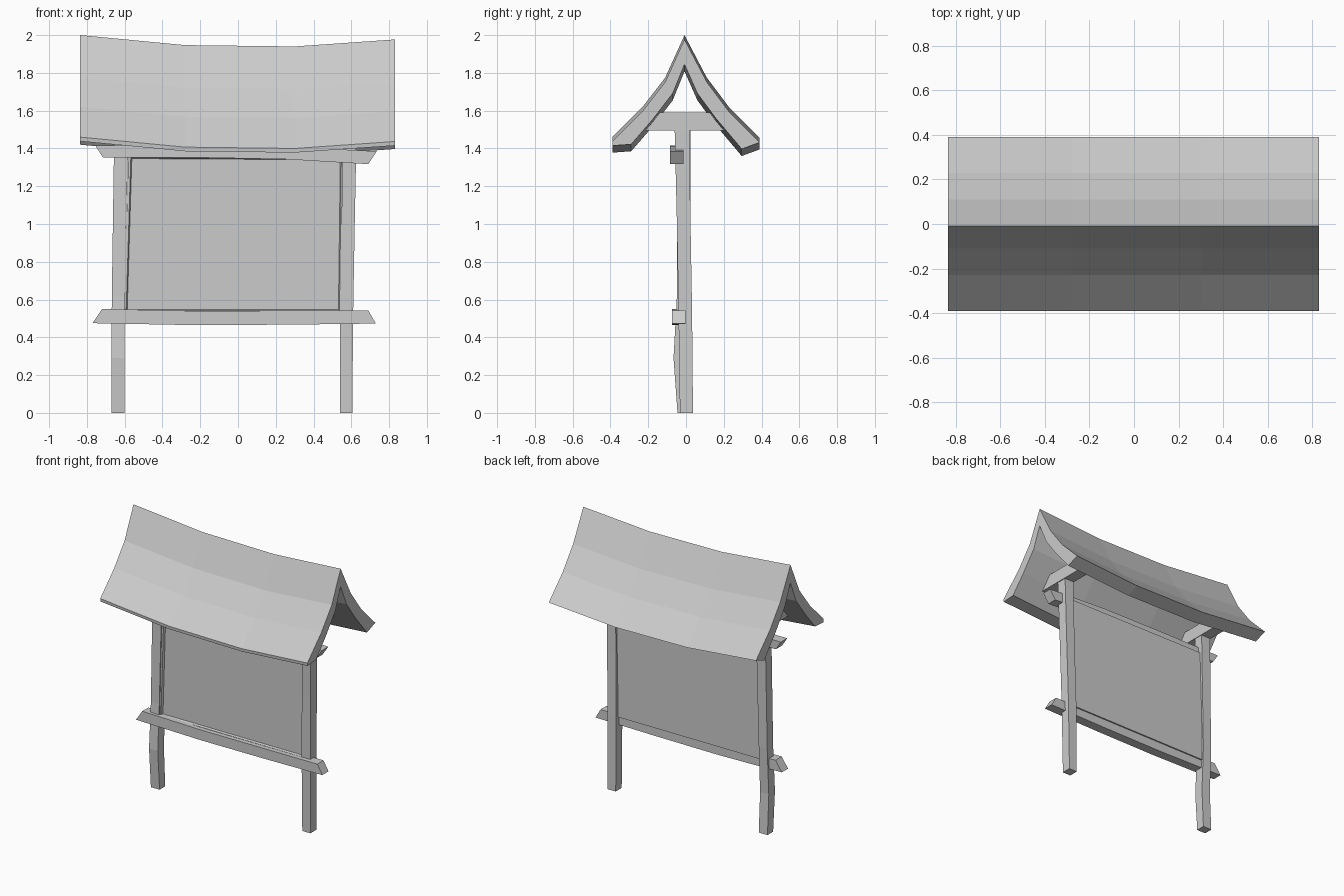
import bpy, bmesh

if "Cube" in bpy.data.objects:
    bpy.data.objects.remove(bpy.data.objects["Cube"])


def loft(name, sections):
    """Closed solid through matching cross-section loops, capped at both ends."""
    bm = bmesh.new()
    rings = [[bm.verts.new(p) for p in s] for s in sections]
    n = len(rings[0])
    for a, b in zip(rings, rings[1:]):
        for i in range(n):
            j = (i + 1) % n
            bm.faces.new((a[i], a[j], b[j], b[i]))
    bm.faces.new(rings[0])
    bm.faces.new(rings[-1])
    bmesh.ops.recalc_face_normals(bm, faces=bm.faces[:])
    return finish(name, bm)


def finish(name, bm):
    me = bpy.data.meshes.new(name)
    bm.to_mesh(me)
    bm.free()
    ob = bpy.data.objects.new(name, me)
    bpy.context.collection.objects.link(ob)
    return ob


# Sagging roof shell: flared A profile (y, z) carried along x
outer = [(-0.39, 1.46), (-0.23, 1.62), (-0.11, 1.775), (-0.008, 2.0),
         (0.11, 1.775), (0.23, 1.615), (0.39, 1.455)]
inner = [(0.295, 1.42), (0.16, 1.58), (0.06, 1.715), (-0.008, 1.868),
         (-0.07, 1.715), (-0.18, 1.572), (-0.29, 1.445), (-0.388, 1.438)]
loft("roof", [[(x, y, z + dz) for y, z in outer + inner]
              for x, dz in [(-0.836, 0), (-0.28, -0.053), (0.3, -0.06), (0.832, -0.023)]])


# Slightly crooked posts: (z, x min, x max, y min, y max)
def post(name, stations):
    loft(name, [[(x0, y0, z), (x1, y0, z), (x1, y1, z), (x0, y1, z)]
                for z, x0, x1, y0, y1 in stations])


post("left_post", [(0, -0.67, -0.60, -0.045, 0.02), (0.29, -0.67, -0.60, -0.066, 0.005),
                   (0.62, -0.668, -0.60, -0.048, 0.02), (1.5, -0.655, -0.58, -0.045, 0.025)])
post("right_post", [(0, 0.54, 0.605, -0.032, 0.037), (0.55, 0.54, 0.61, -0.04, 0.032),
                    (1.0, 0.548, 0.618, -0.048, 0.024), (1.5, 0.555, 0.628, -0.06, 0.018)])


# Rails with slanted ends: (x bottom, x top, z bottom, z top)
def rail(name, y0, y1, stations):
    loft(name, [[(xb, y0, zb), (xb, y1, zb), (xt, y1, zt), (xt, y0, zt)]
                for xb, xt, zb, zt in stations])


rail("top_rail", -0.085, -0.012, [(-0.715, -0.755, 1.352, 1.415), (-0.22, -0.22, 1.352, 1.415),
                                  (0.25, 0.25, 1.343, 1.41), (0.69, 0.735, 1.317, 1.385)])
rail("bottom_rail", -0.073, -0.002, [(-0.77, -0.72, 0.475, 0.55), (-0.25, -0.25, 0.465, 0.54),
                                     (0.25, 0.25, 0.467, 0.541), (0.73, 0.69, 0.473, 0.542)])

# Roof tie beams on top of the posts
for name, x in (("left_tie_beam", -0.618), ("right_tie_beam", 0.592)):
    tie = [(-0.24, 1.495), (0.225, 1.495), (0.16, 1.59), (-0.185, 1.59)]
    loft(name, [[(x + dx, y, z) for y, z in tie] for dx in (-0.042, 0.042)])

# Notice panel with a thin recessed front border
corners = [(-0.605, 0.53), (0.55, 0.53), (0.56, 1.358), (-0.58, 1.365)]
panel = loft("notice_panel", [[(x, y, z) for x, z in corners] for y in (-0.04, 0.008)])
bm = bmesh.new()
bm.from_mesh(panel.data)
front = [f for f in bm.faces if f.normal.y < -0.9]
bmesh.ops.inset_individual(bm, faces=front, thickness=0.018, depth=0)
bmesh.ops.inset_individual(bm, faces=front, thickness=0.008, depth=-0.015)
bm.to_mesh(panel.data)
bm.free()
